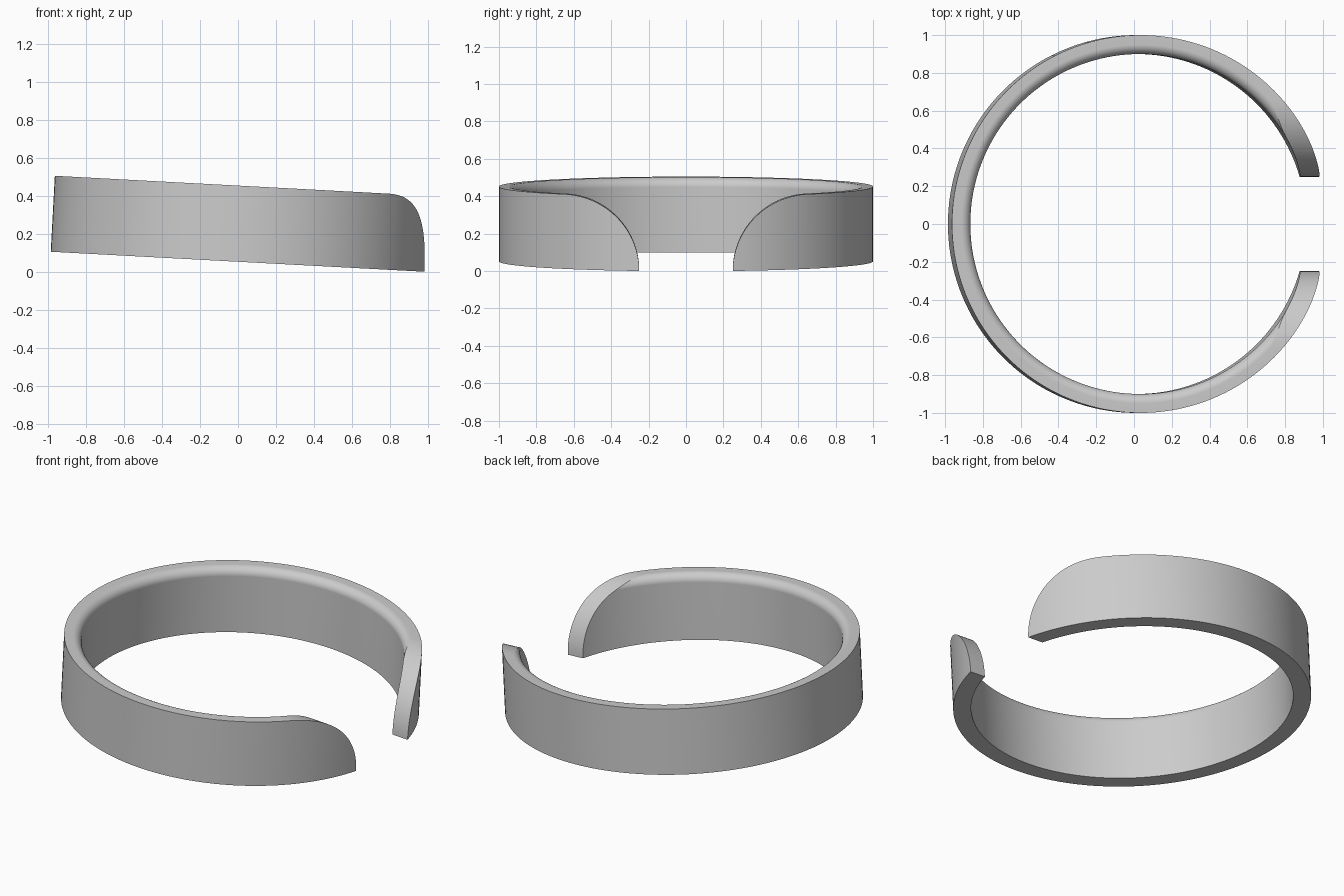
import bpy, bmesh
from math import sin, cos, pi, radians
from mathutils import Matrix

OUTER, INNER, HEIGHT, FILLET = 1.0, 0.9, 0.4, 0.05
GAP, CUT_R, TILT = 0.25, 0.4, radians(3.06)
SEGMENTS = 160

if "Cube" in bpy.data.objects:
    bpy.data.objects.remove(bpy.data.objects["Cube"])

# Plain grey
grey = bpy.data.materials.new("plain_grey")
grey.use_nodes = True
colour = (0.6, 0.6, 0.6, 1)
grey.diffuse_color = colour
grey.node_tree.nodes["Principled BSDF"].inputs["Base Color"].default_value = colour


def new_object(name, bm):
    bmesh.ops.recalc_face_normals(bm, faces=bm.faces)
    mesh = bpy.data.meshes.new(name)
    bm.to_mesh(mesh)
    bm.free()
    mesh.materials.append(grey)
    obj = bpy.data.objects.new(name, mesh)
    bpy.context.collection.objects.link(obj)
    return obj


# Band: rectangular section with a rounded inner top edge, spun full circle
section = [(INNER, 0), (OUTER, 0), (OUTER, HEIGHT)]
for i in range(9):
    a = pi / 2 * (1 + i / 8)
    section.append((INNER + FILLET + FILLET * cos(a),
                    HEIGHT - FILLET + FILLET * sin(a)))
bm = bmesh.new()
verts = [bm.verts.new((r, 0, z)) for r, z in section]
edges = [bm.edges.new((v, verts[i - 1])) for i, v in enumerate(verts)]
bmesh.ops.spin(bm, geom=verts + edges, cent=(0, 0, 0), axis=(0, 0, 1),
               angle=2 * pi, steps=SEGMENTS, use_merge=True)
bmesh.ops.remove_doubles(bm, verts=bm.verts, dist=0.0001)
band = new_object("open_band", bm)

# Gap cutter: flared opening with quarter-round sides, pushed through along x
half = [(GAP, -0.1)]
for i in range(33):
    a = pi - pi / 2 * i / 32
    half.append((GAP + CUT_R + CUT_R * cos(a), CUT_R * sin(a)))
half.append((GAP + CUT_R, HEIGHT + 0.2))
outline = half + [(-y, z) for y, z in reversed(half)]
bm = bmesh.new()
face = bm.faces.new([bm.verts.new((0.3, y, z)) for y, z in outline])
push = bmesh.ops.extrude_face_region(bm, geom=[face])
bmesh.ops.translate(bm, vec=(1, 0, 0),
                    verts=[g for g in push["geom"] if isinstance(g, bmesh.types.BMVert)])
cutter = new_object("gap_cutter", bm)
cutter.hide_render = True

# Cut the gap, then discard the cutter
cut = band.modifiers.new("gap", "BOOLEAN")
cut.operation, cut.solver, cut.object = "DIFFERENCE", "EXACT", cutter
bpy.ops.object.select_all(action="DESELECT")
bpy.context.view_layer.objects.active = band
band.select_set(True)
bpy.ops.object.modifier_apply(modifier=cut.name)
bpy.data.objects.remove(cutter)

# Tilt towards the gap and rest the two tips on the ground
band.data.transform(Matrix.Translation((0.0135, 0, 0.0517)) @ Matrix.Rotation(TILT, 4, "Y"))
bpy.ops.object.shade_smooth_by_angle(angle=radians(30))
weighted = band.modifiers.new("even_shading", "WEIGHTED_NORMAL")
weighted.keep_sharp = True
